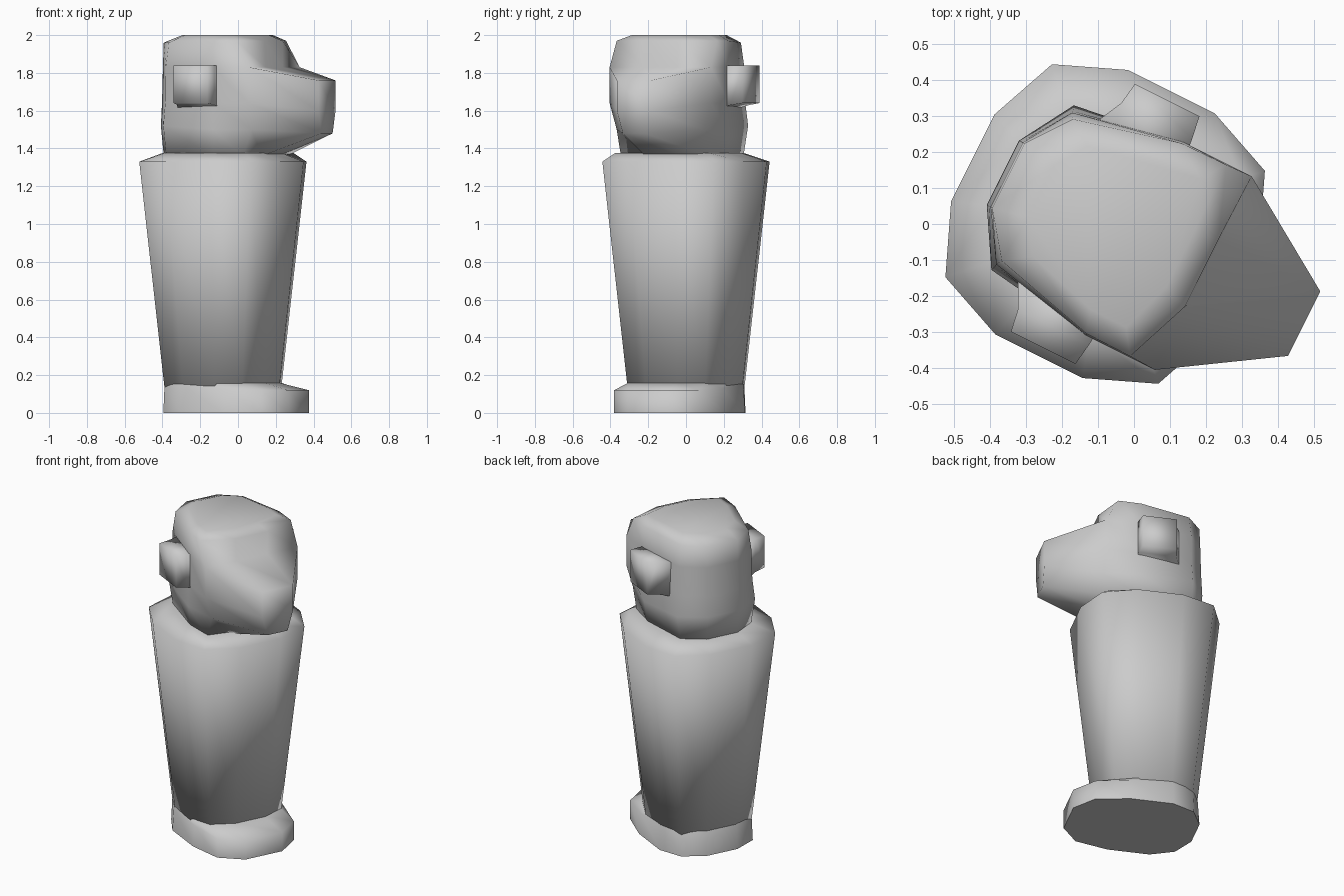
import bpy, bmesh, math
from mathutils import Matrix

if "Cube" in bpy.data.objects:
    bpy.data.objects.remove(bpy.data.objects["Cube"], do_unlink=True)

stone = bpy.data.materials.new("pale_grey_stone")
stone.use_nodes = True
grey = (0.6, 0.6, 0.6, 1)
stone.diffuse_color = grey
stone.node_tree.nodes["Principled BSDF"].inputs["Base Color"].default_value = grey

# Parts are laid out facing local +x, then turned to the jar's facing
PLACE = Matrix.Translation((-0.08, 0, 0)) @ Matrix.Rotation(math.radians(-26.6), 4, 'Z')


def full_ring(half, z=0.0):
    """Mirror a back-to-front half outline into a closed ring."""
    pts = [(p[0], p[1], p[2] if len(p) > 2 else z) for p in half]
    return pts + [(x, -y, h) for x, y, h in reversed(pts)]


def scaled(half, s):
    return [(x * s, y * s) for x, y in half]


def loft(name, rings, angle=85):
    """Skin stacked rings, cap the ends and shade smooth."""
    bm = bmesh.new()
    loops = [[bm.verts.new(p) for p in ring] for ring in rings]
    n = len(loops[0])
    for low, high in zip(loops, loops[1:]):
        for i in range(n):
            j = (i + 1) % n
            bm.faces.new((low[i], low[j], high[j], high[i]))
    bm.faces.new(loops[0])
    bm.faces.new(loops[-1])
    bmesh.ops.remove_doubles(bm, verts=bm.verts, dist=0.0005)
    bmesh.ops.recalc_face_normals(bm, faces=bm.faces)
    bm.transform(PLACE)
    mesh = bpy.data.meshes.new(name)
    bm.to_mesh(mesh)
    bm.free()
    mesh.materials.append(stone)
    obj = bpy.data.objects.new(name, mesh)
    bpy.context.collection.objects.link(obj)
    bpy.ops.object.select_all(action='DESELECT')
    obj.select_set(True)
    bpy.context.view_layer.objects.active = obj
    bpy.ops.object.shade_smooth_by_angle(angle=math.radians(angle))
    return obj


# Jar body: tapered twelve-sided rounded square with a sloping shoulder
outline = [(-.41, .135), (-.33, .33), (-.135, .41), (.135, .41), (.33, .33), (.41, .135)]
neck = [(-.31, .1), (-.23, .23), (-.1, .28), (.1, .29), (.28, .28), (.3, .1)]
loft("jar_body", [full_ring(scaled(outline, .69), .1),
                  full_ring(outline, 1.33),
                  full_ring(neck, 1.375)])

# Foot: plinth stretched forward, its top sloping up to the body
foot = [(-.3, .1), (-.235, .235), (-.1, .3), (.15, .3), (.35, .25), (.45, .12)]
foot_top = [(-.29, .1, .15), (-.23, .23, .15), (-.1, .29, .15),
            (.15, .29, .13), (.35, .25, .12), (.45, .12, .12)]
loft("foot", [full_ring(foot), full_ring(foot_top),
              full_ring(scaled(outline, .69), .16)])

# Head: back, rear side, side, brow corner and muzzle points per level
head_levels = [
    [(-.3, .1, 1.36), (-.22, .23, 1.36), (.08, .28, 1.36), (.25, .26, 1.36), (.28, .1, 1.36)],
    [(-.317, .1, 1.52), (-.225, .255, 1.52), (.09, .3, 1.5), (.3, .26, 1.5), (.617, .065, 1.48)],
    [(-.31, .1, 1.65), (-.22, .24, 1.65), (.09, .3, 1.64), (.304, .3, 1.64), (.617, .1, 1.6)],
    [(-.305, .1, 1.83), (-.22, .235, 1.83), (.09, .3, 1.83), (.304, .3, 1.83), (.617, .1, 1.76)],
    [(-.305, .1, 1.83), (-.22, .235, 1.83), (.09, .3, 1.83), (.304, .3, 1.83), (.304, .1, 1.83)],
    [(-.3, .1, 1.96), (-.21, .22, 1.96), (.09, .295, 1.97), (.226, .297, 1.97), (.3, .107, 1.97)],
    [(-.2, .08, 2), (-.14, .17, 2), (.07, .23, 2), (.18, .23, 2), (.23, .08, 2)],
]
loft("head", [full_ring(level) for level in head_levels])

# Ears: square blocks flaring slightly into the sides of the head
for side, name in ((1, "left_ear"), (-1, "right_ear")):
    def square(back, front, low, high, v):
        return [(back, v * side, low), (front, v * side, low),
                (front, v * side, high), (back, v * side, high)]
    loft(name, [square(-.16, .12, 1.61, 1.83, .22),
                square(-.11, .11, 1.63, 1.84, .32),
                square(-.1, .1, 1.64, 1.84, .384)], angle=95)
